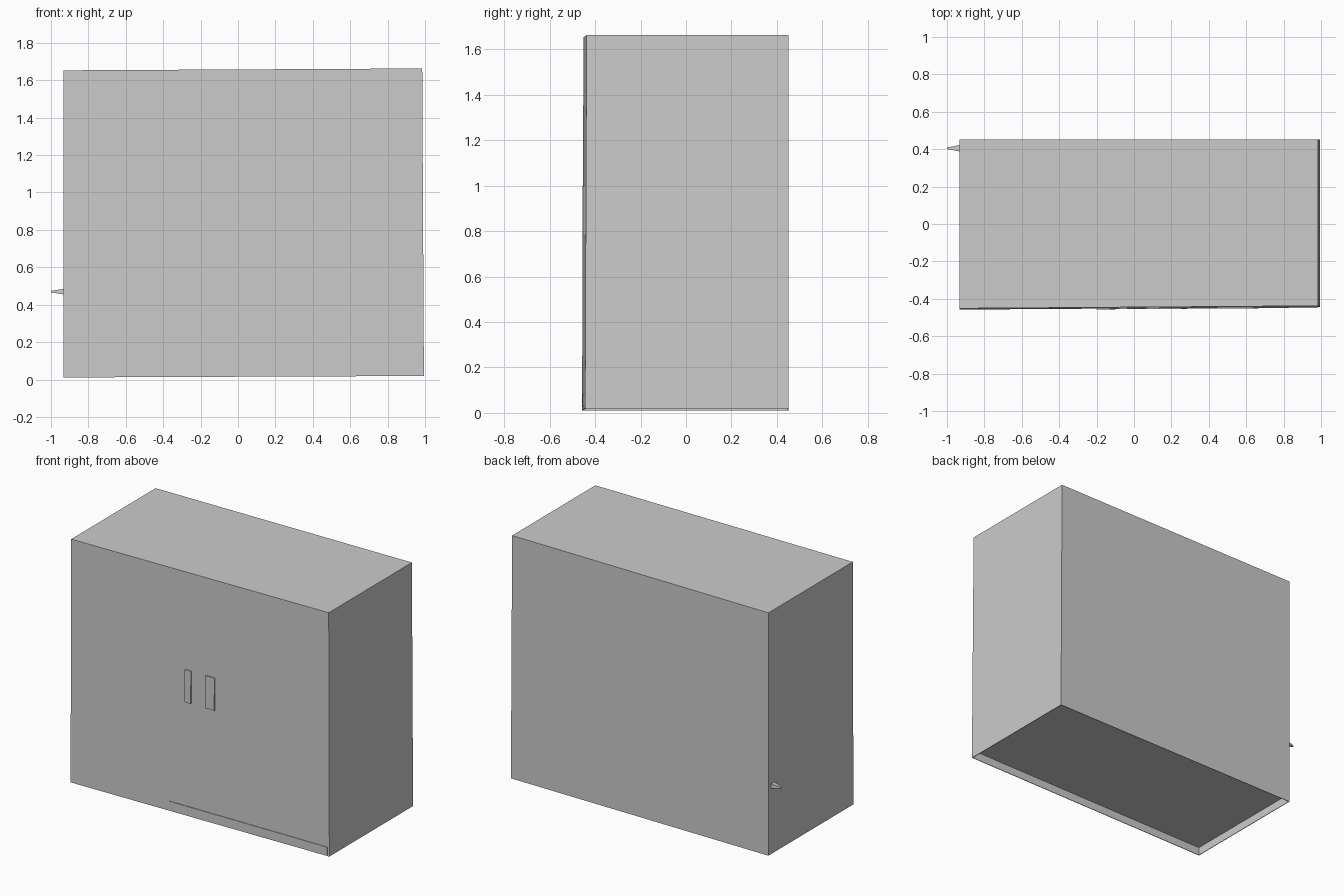
import bpy
import bmesh

if "Cube" in bpy.data.objects:
    bpy.data.objects.remove(bpy.data.objects["Cube"], do_unlink=True)

# Single painted finish
grey = bpy.data.materials.new("soft grey paint")
grey.use_nodes = True
grey.diffuse_color = (0.6, 0.6, 0.6, 1)
grey.node_tree.nodes["Principled BSDF"].inputs["Base Color"].default_value = (0.6, 0.6, 0.6, 1)

LEFT, BACK = -0.932, 0.451


def front_y(x, z):
    """Slightly skewed plane of the cabinet front."""
    return -0.448 + 0.007 * x + 0.004 * (z - 0.8)


def cube(place):
    """Cube whose corners (each coordinate 0 or 1) are put where place() says."""
    bm = bmesh.new()
    bmesh.ops.create_cube(bm, size=1)
    for v in bm.verts:
        v.co = place(*(c + 0.5 for c in v.co))
    bm.normal_update()
    return bm


def finish(bm, name):
    bmesh.ops.recalc_face_normals(bm, faces=bm.faces)
    mesh = bpy.data.meshes.new(name)
    bm.to_mesh(mesh)
    bm.free()
    mesh.materials.append(grey)
    bpy.context.collection.objects.link(bpy.data.objects.new(name, mesh))


def front_plate(name, x0, x1, z0, z1, thickness):
    """Thin plate lying on the cabinet front."""
    def place(u, v, w):
        x, z = x0 + u * (x1 - x0), z0 + w * (z1 - z0)
        return x, front_y(x, z) - thickness * (1 - v), z
    finish(cube(place), name)


# Slightly uneven cabinet shell
def body_corner(u, v, w):
    x = 0.994 - 0.009 * w if u else LEFT
    z = 1.653 + 0.01 * u if w else 0.011 + 0.008 * u
    return x, (BACK if v else front_y(x, z)), z


body = cube(body_corner)

# Shallow recess underneath, leaving thin walls around the raised floor
floor = min(body.faces, key=lambda f: f.calc_center_median().z)
bmesh.ops.inset_region(body, faces=[floor], thickness=0.006)
ext = bmesh.ops.extrude_face_region(body, geom=[floor])
raised = [g for g in ext["geom"] if isinstance(g, bmesh.types.BMVert)]
bmesh.ops.translate(body, verts=raised, vec=(0, 0, 0.055))
if floor.is_valid:
    bmesh.ops.delete(body, geom=[floor], context="FACES_ONLY")
finish(body, "cabinet_body")

# Kick board and slim upright pulls
front_plate("kick_board", -0.2, 0.98, 0.025, 0.08, 0.004)
front_plate("right_handle", -0.08, -0.035, 0.78, 1.0, 0.007)
front_plate("left_handle", 0.07, 0.14, 0.78, 1.0, 0.007)

# Small pointed catch on the side near the back
finish(cube(lambda u, v, w: (LEFT if u else -1.0,
                             0.405 + (v - 0.5) * (0.035 if u else 0.008),
                             0.47 + (w - 0.5) * (0.03 if u else 0.008))), "side_catch")
